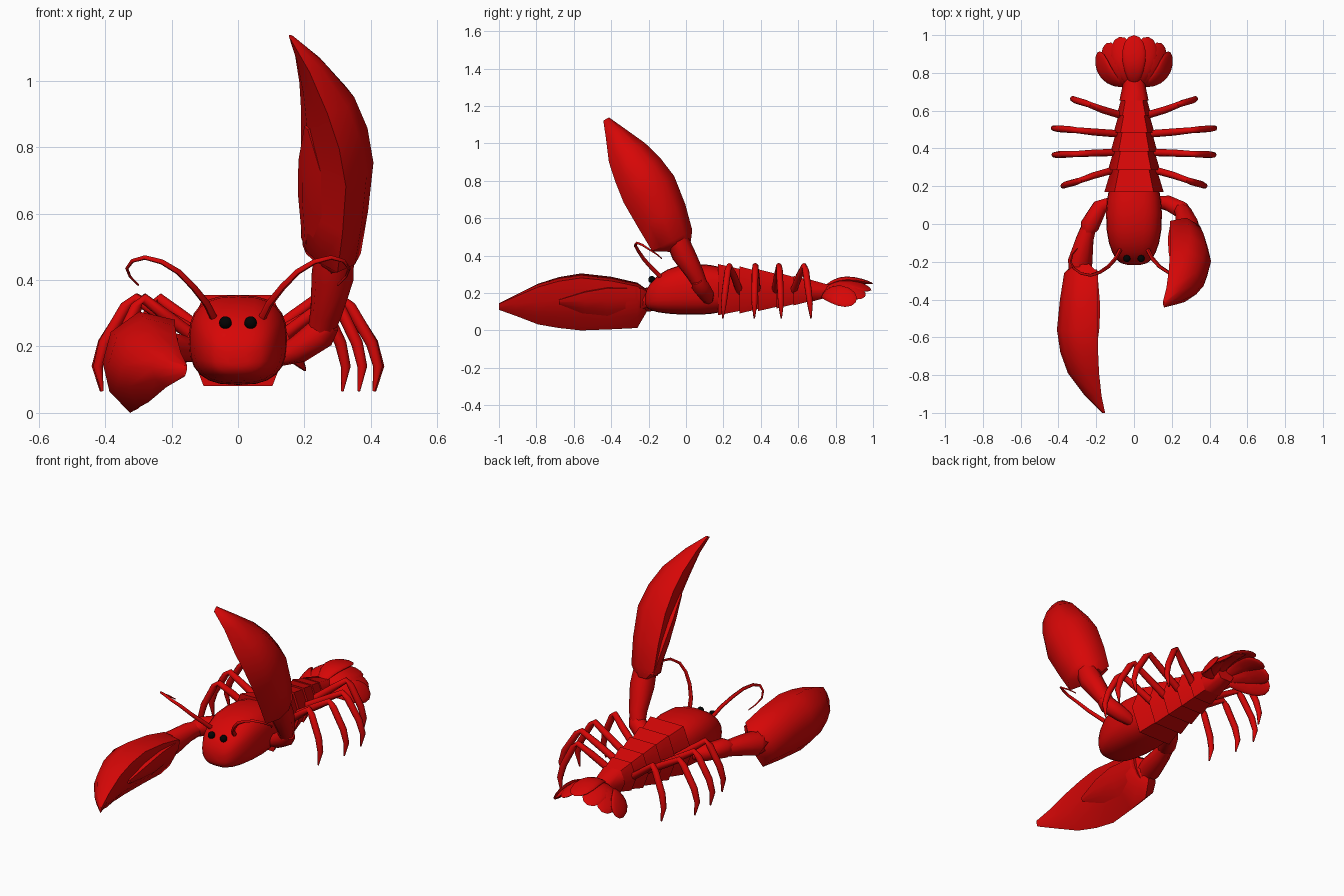
import bpy, bmesh, math
from mathutils import Vector, Matrix

if "Cube" in bpy.data.objects:
    bpy.data.objects.remove(bpy.data.objects["Cube"])

def material(name, col):
    m = bpy.data.materials.new(name)
    m.diffuse_color = col
    m.use_nodes = True
    m.node_tree.nodes["Principled BSDF"].inputs["Base Color"].default_value = m.diffuse_color
    return m

RED = material("shell_red", (0.68, 0.002, 0.002, 1))
BLACK = material("eye_black", (0.001, 0.001, 0.001, 1))

def finish(name, bm, mat=RED, angle=40):
    me = bpy.data.meshes.new(name)
    bmesh.ops.recalc_face_normals(bm, faces=bm.faces)
    bm.to_mesh(me)
    bm.free()
    obj = bpy.data.objects.new(name, me)
    bpy.context.collection.objects.link(obj)
    me.materials.append(mat)
    bpy.ops.object.select_all(action='DESELECT')
    obj.select_set(True)
    bpy.context.view_layer.objects.active = obj
    bpy.ops.object.shade_smooth_by_angle(angle=math.radians(angle))
    return obj

def loft(name, rings, angle=40, xf=None):
    """Skin a list of equal-sized point rings and cap both ends."""
    bm = bmesh.new()
    vs = [[bm.verts.new(p) for p in r] for r in rings]
    n = len(vs[0])
    for a, b in zip(vs, vs[1:]):
        for i in range(n):
            j = (i + 1) % n
            bm.faces.new((a[i], a[j], b[j], b[i]))
    bm.faces.new(vs[0])
    bm.faces.new(vs[-1])
    if xf:
        bm.transform(xf)
    return finish(name, bm, angle=angle)

def tube(name, pts, radii, sides=8, angle=60):
    """Tapered limb following a list of points."""
    pts = [Vector(p) for p in pts]
    rings = []
    for i, p in enumerate(pts):
        d = (pts[min(i + 1, len(pts) - 1)] - pts[max(i - 1, 0)]).normalized()
        u = d.cross(Vector((0.1, 1, 0.2))).normalized()
        v = d.cross(u)
        rings.append([p + radii[i] * (u * math.cos(t) + v * math.sin(t))
                      for t in (2 * math.pi * k / sides for k in range(sides))])
    return loft(name, rings, angle)

# Carapace: rounded-square rings (y, half width, z low, z high)
def rounded(y, w, lo, hi, n=24, e=0.75):
    pw = lambda c: math.copysign(abs(c) ** e, c)
    return [(w * pw(math.cos(t)), y, (lo + hi) / 2 + (hi - lo) / 2 * pw(math.sin(t)))
            for t in (2 * math.pi * k / n for k in range(n))]

loft("carapace", [rounded(*r) for r in [
    (-.218, .03, .14, .19), (-.207, .07, .12, .225), (-.185, .095, .107, .26),
    (-.15, .115, .097, .295), (-.1, .133, .09, .325), (-.03, .145, .085, .35),
    (.06, .148, .084, .355), (.13, .142, .088, .35), (.2, .13, .1, .335)]], 60)

# Overlapping six-sided tail segments, each flared at its front edge
def hexagon(y, w, h):
    return [(x * w, y, .22 - .012 * y + z * h) for x, z in
            [(1, 0), (.66, 1), (-.66, 1), (-1, 0), (-.66, -1), (.66, -1)]]

tail = [(.17, .157, .137), (.285, .138, .126), (.385, .123, .112),
        (.485, .108, .097), (.575, .092, .079), (.655, .077, .062), (.755, .062, .036)]
for i in range(len(tail) - 1):
    (y0, w, h), (y1, w1, h1) = tail[i], tail[i + 1]
    loft(f"tail_segment_{i + 1}", [hexagon(y0, w, h), hexagon(y1 + .015, w1 * .85, h1 * .87)], 65)

# Tail fan: arched petals, broad at the tip, overlapping around the tail end
def petal(name, xf, length):
    bm = bmesh.new()
    bmesh.ops.create_uvsphere(bm, u_segments=16, v_segments=10, radius=1)
    for v in bm.verts:
        t = (v.co.y + 1) / 2
        v.co = ((v.co.x * (.042 + .036 * t)), t * length,
                v.co.z * .016 + .04 * math.sin(math.pi * t ** .8))
    bm.transform(xf)
    finish(name, bm)

for i in range(-3, 4):
    s = abs(i) / 3
    xf = (Matrix.Translation((.05 * i / 3, .73, .217 - .03 * s))
          @ Matrix.Rotation(-i * math.radians(13), 4, 'Z')
          @ Matrix.Rotation(math.radians(7 - 16 * s), 4, 'X')
          @ Matrix.Rotation(math.radians(17 * i), 4, 'Y'))
    petal(f"tail_fan_petal_{i + 4}", xf, .272 - .04 * s ** 2)

# Walking legs, eyes and antennae on both sides
legs = [(.29, .195, .385, .12), (.38, .365, .435, .11), (.475, .51, .44, .09), (.57, .67, .335, .075)]
for s, side in ((1, "right"), (-1, "left")):
    for i, (yb, yt, xt, xb) in enumerate(legs):
        pos = lambda f, g, z: (s * (xb + (xt - xb) * f), yb + (yt - yb) * g, z)
        tube(f"{side}_leg_{i + 1}",
             [pos(-.1, 0, .2), pos(.35, .35, .29), pos(.62, .62, .345), pos(.7, .7, .32),
              pos(.9, .85, .21), pos(.96, .93, .14), pos(.92, .98, .065)],
             [.02, .019, .016, .018, .018, .015, .004])
    bm = bmesh.new()
    bmesh.ops.create_uvsphere(bm, u_segments=16, v_segments=10, radius=.019)
    bm.transform(Matrix.Translation((s * .038, -.183, .272)))
    finish(f"{side}_eye", bm, BLACK)
    ant = [(.07, -.13, .28), (.095, -.18, .33), (.135, -.225, .38), (.18, -.255, .425),
           (.23, -.272, .455), (.28, -.262, .468), (.318, -.235, .458),
           (.335, -.2, .435), (.325, -.16, .41), (.3, -.13, .385)]
    tube(f"{side}_antenna", [(s * x, y, z) for x, y, z in ant],
         [.012 - .001 * k for k in range(len(ant))], 6)

# Claws: sections with a bottom ridge, rounded back and an inner face slanting up to a
# top inner edge (y, outer x, ridge x, inner x, z low, z high)
def section(y, xo, xr, xi, lo, hi):
    h, o, n = hi - lo, xo - xr, xi - xr
    return [(xr, y, lo), (xr + o * .75, y, lo + h * .21), (xo, y, lo + h * .5),
            (xr + o * .7, y, lo + h * .8), (xr + n * .2, y, hi), (xi, y, lo + h * .92),
            (xr + n * .85, y, lo + h * .55), (xr + n * .5, y, lo + h * .25)]

claw = [(-.21, -.32, -.28, -.24, .1, .22), (-.26, -.37, -.3, -.19, .013, .255),
        (-.4, -.392, -.315, -.19, .006, .287), (-.56, -.408, -.325, -.19, 0, .305),
        (-.68, -.39, -.305, -.19, .013, .285), (-.79, -.35, -.27, -.185, .032, .25),
        (-.91, -.26, -.215, -.172, .078, .19), (-1.0, -.168, -.16, -.153, .11, .145)]
finger = [(-.24, -.31, -.26, -.195, .09, .235), (-.42, -.34, -.27, -.18, .06, .24),
          (-.54, -.32, -.255, -.182, .085, .215), (-.68, -.22, -.21, -.2, .14, .165)]
# The right claw is mirrored and swung upward
raised = (Matrix.Translation((0, -.05, .47)) @ Matrix.Rotation(math.radians(-62), 4, 'X')
          @ Matrix.Translation((0, .24, -.15)) @ Matrix.Diagonal((-1, 1, 1, 1)))
for side, xf in (("left", None), ("right", raised)):
    loft(f"{side}_claw", [section(*r) for r in claw], 48, xf)
    loft(f"{side}_claw_finger", [section(*r) for r in finger], 48, xf)

# Claw arms
tube("left_upper_arm", [(-.11, .12, .18), (-.18, .09, .195), (-.235, -.01, .2), (-.25, -.05, .2)],
     [.028, .044, .052, .03])
tube("left_forearm", [(-.225, .03, .197), (-.26, -.08, .188), (-.285, -.2, .165), (-.29, -.28, .155)],
     [.035, .05, .066, .06])
tube("right_upper_arm", [(.11, .12, .165), (.18, .11, .19), (.25, .075, .24), (.28, .06, .27)],
     [.028, .042, .048, .03])
tube("right_forearm", [(.24, .09, .215), (.265, .05, .3), (.285, -.015, .41), (.29, -.05, .49)],
     [.035, .048, .064, .06])
